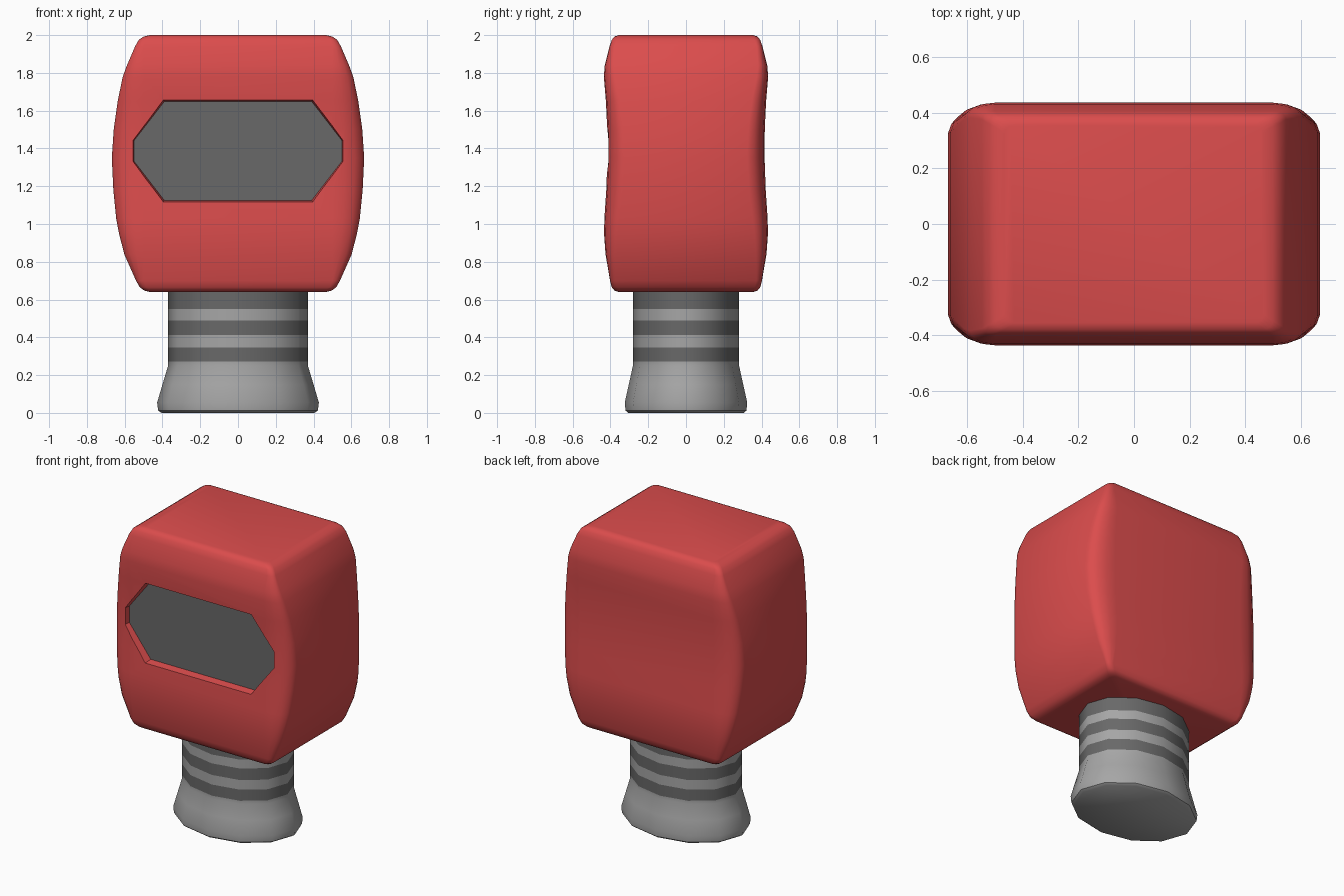
import bpy, bmesh, math

if "Cube" in bpy.data.objects:
    bpy.data.objects.remove(bpy.data.objects["Cube"])


def material(name, rgb):
    m = bpy.data.materials.new(name)
    m.diffuse_color = (*rgb, 1)
    m.use_nodes = True
    m.node_tree.nodes["Principled BSDF"].inputs["Base Color"].default_value = m.diffuse_color
    return m


RED = material("red", (0.71, 0.073, 0.073))
DARK = material("dark grey", (0.14, 0.14, 0.14))
LIGHT = material("light grey", (0.38, 0.38, 0.38))


def loft(name, rings, mats):
    """Skin a stack of equal-sized rings and cap both ends."""
    bm = bmesh.new()
    loops = [[bm.verts.new(p) for p in ring] for ring in rings]
    for a, b in zip(loops, loops[1:]):
        for i in range(len(a)):
            j = (i + 1) % len(a)
            bm.faces.new((a[i], a[j], b[j], b[i]))
    bm.faces.new(loops[0])
    bm.faces.new(loops[-1])
    bmesh.ops.recalc_face_normals(bm, faces=bm.faces)
    me = bpy.data.meshes.new(name)
    bm.to_mesh(me)
    bm.free()
    ob = bpy.data.objects.new(name, me)
    bpy.context.collection.objects.link(ob)
    for m in mats:
        me.materials.append(m)
    return ob


def activate(ob):
    bpy.ops.object.select_all(action='DESELECT')
    ob.select_set(True)
    bpy.context.view_layer.objects.active = ob


def rounded_ring(z, hx, hy):
    rx = max(0.035, hx - 0.5)
    ry = max(0.03, rx * 0.55)
    pts = []
    for sx, sy, start in ((1, 1, 0), (-1, 1, 90), (-1, -1, 180), (1, -1, 270)):
        for k in range(5):
            a = math.radians(start + 22.5 * k)
            pts.append((sx * (hx - rx) + rx * math.cos(a),
                        sy * (hy - ry) + ry * math.sin(a), z))
    return pts


# Bulging head: height, half width, half depth
head_profile = [
    (0.64, 0.465, 0.355), (0.647, 0.495, 0.378), (0.665, 0.52, 0.393),
    (0.70, 0.54, 0.402), (0.84, 0.602, 0.426), (0.95, 0.63, 0.434),
    (1.03, 0.645, 0.432), (1.18, 0.66, 0.422), (1.35, 0.668, 0.416),
    (1.50, 0.658, 0.417), (1.65, 0.637, 0.424), (1.78, 0.61, 0.435),
    (1.84, 0.588, 0.43), (1.94, 0.545, 0.405), (1.975, 0.525, 0.393),
    (1.993, 0.498, 0.378), (2.0, 0.465, 0.355)]
head = loft("head", [rounded_ring(*p) for p in head_profile], [RED, DARK])

# Recessed face opening, cut with a slightly tapered prism
FLOOR = -0.375
quarter = [(0.55, 0.055), (0.39, 0.262)]
outline = quarter + [(-x, z) for x, z in quarter[::-1]]
outline += [(-x, -z) for x, z in outline]


def opening(y, grow):
    return [(x * (1 + grow), y, 1.387 + z * (1 + 2 * grow)) for x, z in outline]


cutter = loft("opening_cutter", [opening(FLOOR, 0), opening(-0.5, 0.035)], [RED])
cutter.hide_render = True
mod = head.modifiers.new("opening", 'BOOLEAN')
mod.operation = 'DIFFERENCE'
mod.solver = 'EXACT'
mod.object = cutter
activate(head)
bpy.ops.object.modifier_apply(modifier=mod.name)
bpy.data.objects.remove(cutter)
for f in head.data.polygons:
    if f.normal.y < -0.99 and abs(f.center.y - FLOOR) < 0.002:
        f.material_index = 1
bpy.ops.object.shade_smooth_by_angle(angle=math.radians(35))

# Striped neck with flared foot: height, half width, half depth
neck_profile = [
    (0, 0.405, 0.305), (0.012, 0.423, 0.32), (0.055, 0.428, 0.324),
    (0.15, 0.4, 0.303), (0.25, 0.37, 0.281), (0.272, 0.37, 0.281),
    (0.347, 0.37, 0.281), (0.412, 0.37, 0.281), (0.49, 0.37, 0.281),
    (0.55, 0.37, 0.281), (0.68, 0.37, 0.281)]
SIDES = 12
neck = loft("neck", [[(hx * math.cos(math.tau * i / SIDES),
                       hy * math.sin(math.tau * i / SIDES), z)
                      for i in range(SIDES)] for z, hx, hy in neck_profile],
            [LIGHT, DARK])
for f in neck.data.polygons:
    z = f.center.z
    if 0.272 < z < 0.347 or 0.412 < z < 0.49 or z > 0.55:
        f.material_index = 1
activate(neck)
bpy.ops.object.shade_smooth_by_angle(angle=math.radians(40))
